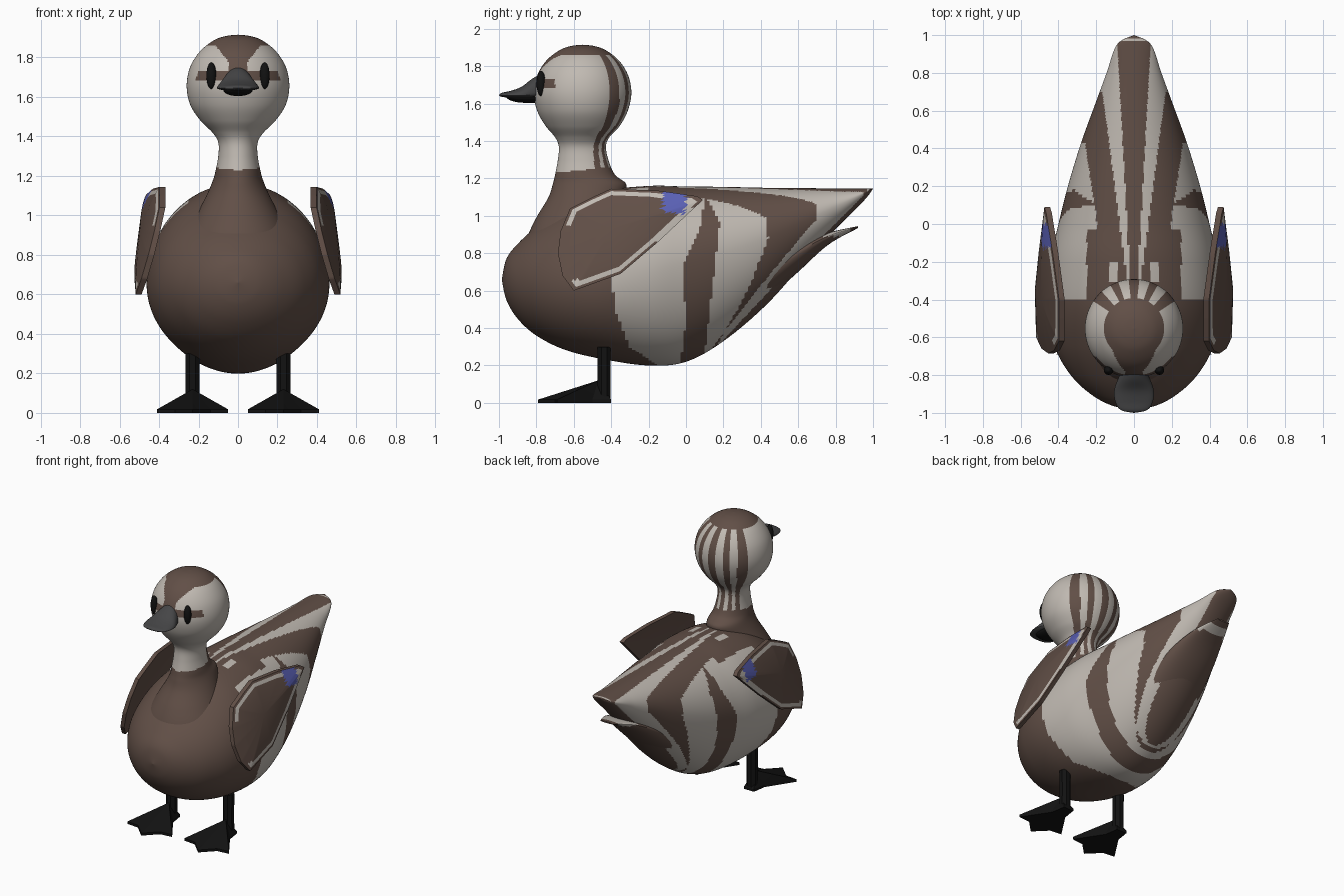
import bpy, bmesh, math
from mathutils import Vector

if "Cube" in bpy.data.objects:
    bpy.data.objects.remove(bpy.data.objects["Cube"])

COLOURS = [("brown_down", (.12, .078, .062)), ("pale_down", (.53, .49, .445)),
           ("blue_patch", (.10, .115, .45)), ("beak_grey", (.06, .06, .062)),
           ("black", (.006, .006, .006))]
BROWN, PALE, BLUE, GREY, BLACK = range(5)
MATS = []
for mat_name, c in COLOURS:
    m = bpy.data.materials.new(mat_name)
    m.diffuse_color = (*c, 1)
    m.use_nodes = True
    m.node_tree.nodes["Principled BSDF"].inputs["Base Color"].default_value = m.diffuse_color
    MATS.append(m)


def finish(bm, name, rule, sharp=0.7):
    """Weld, close, colour by rule and add to the scene."""
    bmesh.ops.remove_doubles(bm, verts=bm.verts, dist=1e-4)
    bmesh.ops.holes_fill(bm, edges=[e for e in bm.edges if e.is_boundary])
    bmesh.ops.recalc_face_normals(bm, faces=bm.faces)
    for f in bm.faces:
        f.smooth = True
        f.material_index = rule(f.calc_center_median()) if callable(rule) else rule
    for e in bm.edges:
        e.smooth = e.calc_face_angle(0) < sharp
    me = bpy.data.meshes.new(name)
    bm.to_mesh(me)
    bm.free()
    for m in MATS:
        me.materials.append(m)
    ob = bpy.data.objects.new(name, me)
    bpy.context.collection.objects.link(ob)
    return ob


def spline(keys, steps):
    """Catmull-Rom through tuples of numbers."""
    out = []
    for i in range(len(keys) - 1):
        p0, p1, p2, p3 = (keys[max(0, min(len(keys) - 1, i + k))] for k in (-1, 0, 1, 2))
        for s in range(steps):
            t = s / steps
            out.append([.5 * (2 * b + (c - a) * t + (2 * a - 5 * b + 4 * c - d) * t * t
                              + (3 * b - a - 3 * c + d) * t ** 3)
                        for a, b, c, d in zip(p0, p1, p2, p3)])
    return out + [list(keys[-1])]


def loft(name, keys, point, rule, steps=14, around=180):
    bm = bmesh.new()
    rings = [[bm.verts.new(point(k, 2 * math.pi * (j + .5) / around)) for j in range(around)]
             for k in spline(keys, steps)]
    for a, b in zip(rings, rings[1:]):
        for j in range(around):
            n = (j + 1) % around
            bm.faces.new((a[j], a[n], b[n], b[j]))
    return finish(bm, name, rule)


def along_y(k, a):      # key: y, top, bottom, half width, height of widest point
    y, top, bot, hw, zw = k
    s = math.sin(a)
    return hw * math.cos(a), y, zw + s * ((top - zw) if s > 0 else (zw - bot))


def along_z(k, a):      # key: z, front y, back y, half width
    z, yf, yb, hw = k
    return hw * math.cos(a), (yf + yb) / 2 + (yb - yf) / 2 * math.sin(a), z


def lookup(table, z):
    if z <= table[0][0]:
        return table[0][1]
    for (z0, v0), (z1, v1) in zip(table, table[1:]):
        if z <= z1:
            return v0 + (v1 - v0) * (z - z0) / (z1 - z0)
    return table[-1][1]


# Flank stripe borders, as (z, y) lines from front to back
BORDERS = [
    [(.2, -.15), (.3, -.30), (.5, -.38), (.7, -.40)],
    [(.2, -.03), (.45, 0), (.72, -.02), (.95, .08), (1.1, .1)],
    [(.2, .06), (.26, .10), (.61, .14), (.96, .18), (1.1, .11)],
    [(.2, .07), (.26, .14), (.6, .33), (.88, .44), (1.01, .42), (1.1, .40)],
    [(.2, .08), (.315, .155), (.69, .45), (.99, .70)],
    [(.2, .09), (.315, .18), (.69, .53), (.9, .74), (1.14, .98)]]


def body_rule(p):
    x, y, z = abs(p.x), p.y, p.z
    inner = .25 if y < -.03 else .19 + .15 * (y + .03)
    if z > .97 and x < inner and y < .97:
        if y < -.3:
            return BROWN
        c1 = .025 + .055 * (y + .2)
        c2 = .05 + .13 * (y + .2) if y < .7 else 1
        if c1 < x < c2 or (y < -.2 and .09 < x < .13):
            if not (y > .7 and y > lookup(BORDERS[5], z)):
                return PALE
        return BROWN
    return PALE if sum(y > lookup(b, z) for b in BORDERS) % 2 else BROWN


def head_rule(p):
    x, y, z = abs(p.x), p.y, p.z
    if z < 1.24 + .1 * (y + .6) or z > 1.86:
        return BROWN
    if y < -.7 and abs(z - 1.71) < .023:                                # eye stripe
        return BROWN
    if y < -.55 and z > 1.7 and x < .05 + max(0, z - 1.78) * .8:        # forehead
        return BROWN
    a = math.degrees(math.atan2(x, y + .553))                           # nape stripes
    return BROWN if a < 7 or 18 < a < 29 or 40 < a < 56 else PALE


# Body with upper tail
loft("body", [(-.985, .66, .66, 0, .66), (-.96, .77, .55, .12, .66), (-.90, .85, .45, .23, .65),
              (-.80, .94, .36, .335, .65), (-.65, 1.04, .285, .42, .65),
              (-.45, 1.13, .235, .462, .65), (-.20, 1.16, .20, .445, .70),
              (0, 1.157, .22, .40, .75), (.2, 1.155, .33, .35, .80), (.43, 1.15, .525, .28, .88),
              (.65, 1.148, .77, .20, .98), (.8, 1.147, .93, .145, 1.05),
              (.95, 1.146, 1.08, .09, 1.12), (1.0, 1.145, 1.145, 0, 1.145)], along_y, body_rule)

# Lower tail wedge
loft("lower_tail", [(.40, .75, .52, .22, .66), (.60, .85, .70, .18, .80),
                    (.76, .91, .845, .125, .89), (.92, .945, .935, .05, .94)],
     along_y, lambda p: PALE if p.z > .89 and p.y < .88 else BROWN, 6, 40)

# Neck and head
loft("neck_and_head", [(.85, -.86, -.34, .27), (.92, -.835, -.34, .25), (1.0, -.795, -.34, .21),
                       (1.1, -.735, -.33, .16), (1.17, -.712, -.32, .13), (1.22, -.70, -.38, .115),
                       (1.3, -.685, -.415, .10), (1.37, -.68, -.428, .10), (1.42, -.70, -.41, .13),
                       (1.48, -.75, -.355, .19), (1.56, -.795, -.312, .242),
                       (1.655, -.815, -.292, .26), (1.75, -.796, -.309, .243),
                       (1.83, -.747, -.358, .193), (1.885, -.677, -.428, .125),
                       (1.908, -.615, -.49, .063), (1.915, -.553, -.553, 0)],
     along_z, head_rule, 10, 144)

# Beak
loft("upper_beak", [(-.76, 1.765, 1.635, .06, 1.66), (-.82, 1.735, 1.63, .085, 1.65),
                    (-.88, 1.69, 1.63, .105, 1.645), (-.94, 1.668, 1.632, .10, 1.645),
                    (-.985, 1.658, 1.636, .07, 1.645), (-1.0, 1.645, 1.645, 0, 1.645)],
     along_y, GREY, 6, 32)
loft("lower_beak", [(-.76, 1.64, 1.605, .06, 1.635), (-.88, 1.64, 1.605, .075, 1.635),
                    (-.94, 1.64, 1.618, .06, 1.635), (-.965, 1.637, 1.637, 0, 1.637)],
     along_y, BLACK, 6, 32)

# Wing outline (y, z), clockwise from the rear tip
WING = [(.09, 1.085), (-.15, .86), (-.35, .69), (-.60, .60), (-.66, .68), (-.685, .80),
        (-.67, .92), (-.62, 1.04), (-.50, 1.10), (-.40, 1.145), (-.15, 1.135), (.06, 1.105)]
EDGE = [Vector(a).lerp(Vector(b), i / 12) for a, b in zip(WING, WING[1:] + WING[:1])
        for i in range(12)]
MID = Vector((-.40, .93))
RINGS = [0, .2, .4, .6, .7, .78, .84, .9, .94, 1]


def wing(side, name):
    bm = bmesh.new()

    def skin(offset, bulge):
        rows = []
        for s in RINGS:
            row = []
            for e in EDGE:
                y, z = MID.lerp(e, s)
                x = .74 - .268 * z + .125 * y + offset + bulge * (1 - s * s)
                row.append(bm.verts.new((side * x, y, z)))
            rows.append(row)
        for a, b in zip(rows, rows[1:]):
            for j in range(len(EDGE)):
                bm.faces.new((a[j], a[j - 1], b[j - 1], b[j]))
        return rows[-1]
    outer, inner = skin(.014, .035), skin(-.016, .012)
    for j in range(len(EDGE)):
        bm.faces.new((outer[j], outer[j - 1], inner[j - 1], inner[j]))

    def rule(p):
        y, z = p.y, p.z
        if abs(p.x) - (.74 - .268 * z + .125 * y) < .0135:
            return BROWN
        if -.12 < y < 0 and z > 1.01 + max(0, -.06 - y) * .5:
            return BLUE
        # ring position found from the nearest outline direction
        d = Vector((y, z)) - MID
        e = max(EDGE, key=lambda q: (q - MID).normalized().dot(d.normalized()))
        s = d.length / (e - MID).length
        front = y < -.55 and .66 < z < .95
        return PALE if .83 < s < .945 and not front else BROWN
    finish(bm, name, rule)


# Foot outline (x, y) with three toes
FOOT = [(-.04, -.40), (.04, -.40), (.055, -.50), (.18, -.69), (.09, -.70), (0, -.79),
        (-.09, -.70), (-.18, -.69), (-.055, -.50)]


def foot(cx, name):
    bm = bmesh.new()
    low = [bm.verts.new((cx + x, y, 0)) for x, y in FOOT]
    top = [bm.verts.new((cx + x, y, .018)) for x, y in FOOT]
    apex = bm.verts.new((cx, -.47, .12))
    bm.faces.new(low)
    for j in range(len(FOOT)):
        bm.faces.new((low[j], low[j - 1], top[j - 1], top[j]))
        bm.faces.new((top[j], top[j - 1], apex))
    finish(bm, name, BLACK, .4)


for side, tag in ((1, "right"), (-1, "left")):
    wing(side, "wing_" + tag)
    foot(side * .23, "foot_" + tag)
    # Leg post
    loft("leg_" + tag, [(0, -.475, -.40, .04), (.15, -.475, -.40, .038), (.30, -.475, -.40, .04)],
         lambda k, a, s=side: (s * .23 + along_z(k, a)[0], *along_z(k, a)[1:]), BLACK, 1, 8)
    # Eye
    bm = bmesh.new()
    bmesh.ops.create_uvsphere(bm, u_segments=20, v_segments=12, radius=1)
    for v in bm.verts:
        v.co = (side * .135 + v.co.x * .025, -.775 + v.co.y * .024, 1.708 + v.co.z * .068)
    finish(bm, "eye_" + tag, BLACK)
